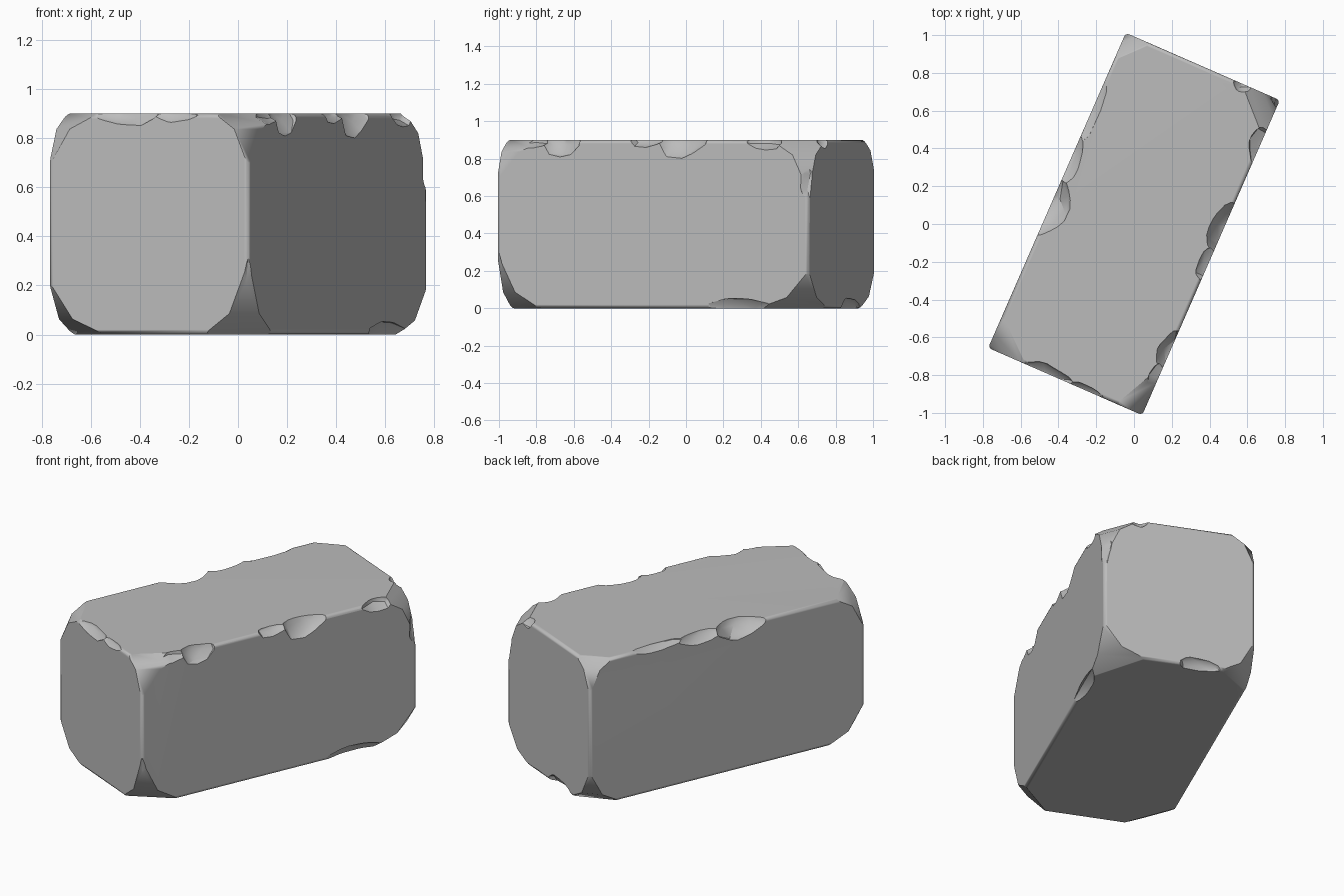
import bpy
import bmesh
import math
import random
from mathutils import Vector, Matrix

random.seed(4)
old = bpy.data.objects.get("Cube")
if old:
    bpy.data.objects.remove(old)

HALF = Vector((0.445, 0.91, 0.45))
TURN = Matrix.Rotation(math.radians(-23.6), 4, 'Z')

stone = bpy.data.materials.new("grey_stone")
stone.use_nodes = True
GREY = (0.5, 0.5, 0.5, 1)
stone.diffuse_color = GREY
shader = next(n for n in stone.node_tree.nodes if n.type == 'BSDF_PRINCIPLED')
shader.inputs["Base Color"].default_value = GREY
shader.inputs["Roughness"].default_value = 0.9


def make_object(name, bm):
    bmesh.ops.recalc_face_normals(bm, faces=bm.faces)
    mesh = bpy.data.meshes.new(name)
    bm.to_mesh(mesh)
    bm.free()
    mesh.materials.append(stone)
    obj = bpy.data.objects.new(name, mesh)
    bpy.context.collection.objects.link(obj)
    return obj


def break_corner(bm, side, size):
    """Slice a corner off, leaving size along each of its three edges."""
    corner = Vector([s * h for s, h in zip(side, HALF)])
    normal = Vector([s / d for s, d in zip(side, size)]).normalized()
    point = corner - Vector((side[0] * size[0], 0, 0))
    cut = bmesh.ops.bisect_plane(bm, geom=bm.verts[:] + bm.edges[:] + bm.faces[:],
                                 plane_co=point, plane_no=normal, clear_outer=True)
    rim = [e for e in cut["geom_cut"] if isinstance(e, bmesh.types.BMEdge)]
    bmesh.ops.holes_fill(bm, edges=rim, sides=0)


# Block with softly worn edges
bm = bmesh.new()
bmesh.ops.create_cube(bm, size=2)
bmesh.ops.scale(bm, vec=HALF, verts=bm.verts)
bmesh.ops.bevel(bm, geom=bm.edges[:], offset=0.02, segments=3,
                profile=0.5, affect='EDGES')

# Broken corners: side signs, then cut lengths along width, length, height
corners = [
    ((-1, -1, 1), (.22, .19, .22)),
    ((1, -1, 1), (.15, .30, .22)),
    ((1, 1, 1), (.22, .22, .28)),
    ((-1, 1, 1), (.15, .16, .20)),
    ((-1, -1, -1), (.25, .25, .22)),
    ((1, -1, -1), (.20, .25, .30)),
    ((1, 1, -1), (.25, .30, .20)),
    ((-1, 1, -1), (.20, .20, .22)),
]
for side, (a, b, c) in corners:
    break_corner(bm, side, (a * .6, b * .6, c))
    break_corner(bm, side, (a, b, c * .5))
bmesh.ops.translate(bm, vec=(0, 0, HALF.z), verts=bm.verts)
block = make_object("stone_block", bm)

# Chips along the edges: centre, then radii
chips = [
    ((-.47, -.10, .93), (.13, .19, .13)),
    ((-.46, .17, .92), (.08, .17, .08)),
    ((-.46, .47, .93), (.07, .24, .07)),
    ((.47, .17, .93), (.11, .17, .13)),
    ((.46, -.04, .92), (.08, .12, .06)),
    ((.46, -.54, .93), (.09, .12, .12)),
    ((.46, -.70, .92), (.07, .12, .07)),
    ((.46, .66, .92), (.08, .12, .08)),
    ((-.10, -.93, .92), (.16, .07, .08)),
    ((.12, -.93, .92), (.15, .05, .06)),
    ((.24, .93, .92), (.07, .07, .07)),
    ((.46, -.92, .14), (.05, .06, .20)),
    ((.46, .92, .72), (.06, .06, .18)),
    ((.46, .50, -.01), (.06, .22, .07)),
    ((-.12, .92, -.01), (.13, .06, .07)),
]
for centre, radii in chips:
    cb = bmesh.new()
    bmesh.ops.create_icosphere(cb, subdivisions=2, radius=1)
    for v in cb.verts:
        v.co *= random.uniform(.88, 1.1)
    bmesh.ops.scale(cb, vec=radii, verts=cb.verts)
    bmesh.ops.translate(cb, vec=centre, verts=cb.verts)
    cutter = make_object("chip_cutter", cb)
    cutter.hide_render = True
    mod = block.modifiers.new("chip", 'BOOLEAN')
    mod.operation = 'DIFFERENCE'
    mod.solver = 'EXACT'
    mod.object = cutter
    bpy.context.view_layer.update()
    graph = bpy.context.evaluated_depsgraph_get()
    result = bpy.data.meshes.new_from_object(block.evaluated_get(graph))
    block.modifiers.clear()
    block.data = result
    bpy.data.objects.remove(cutter)

# Set the block at its angle and one colour
block.data.transform(TURN)
block.data.materials.clear()
block.data.materials.append(stone)
for poly in block.data.polygons:
    poly.material_index = 0

# Smooth wear with crisp breaks
bpy.ops.object.select_all(action='DESELECT')
block.select_set(True)
bpy.context.view_layer.objects.active = block
bpy.ops.object.shade_smooth_by_angle(angle=math.radians(35))
weighted = block.modifiers.new("even_faces", 'WEIGHTED_NORMAL')
weighted.keep_sharp = True
